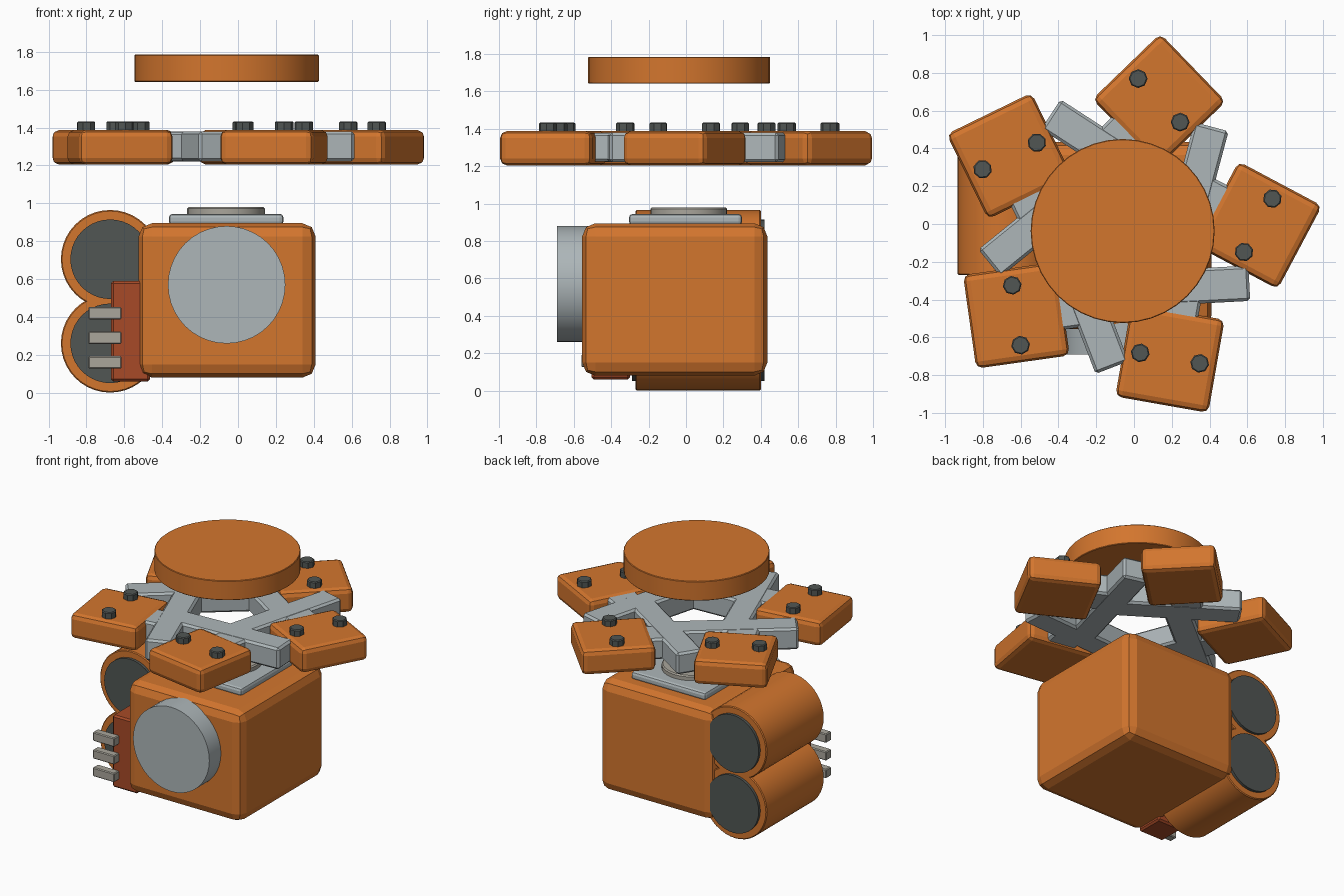
import bpy, bmesh, math
from mathutils import Matrix, Vector

if "Cube" in bpy.data.objects:
    bpy.data.objects.remove(bpy.data.objects["Cube"])


def material(name, rgb):
    m = bpy.data.materials.new(name)
    m.diffuse_color = (*rgb, 1.0)
    m.use_nodes = True
    m.node_tree.nodes["Principled BSDF"].inputs["Base Color"].default_value = m.diffuse_color
    return m


ORANGE = material("orange", (0.65, 0.18, 0.027))
GREY = material("light_grey", (0.42, 0.47, 0.485))
DARK = material("charcoal", (0.082, 0.093, 0.088))
RED = material("rust_red", (0.39, 0.068, 0.02))
WARM = material("warm_grey", (0.40, 0.38, 0.33))


def finish(name, bm, mat, matrix):
    bm.transform(matrix)
    mesh = bpy.data.meshes.new(name)
    bm.to_mesh(mesh)
    bm.free()
    mesh.materials.append(mat)
    ob = bpy.data.objects.new(name, mesh)
    bpy.context.collection.objects.link(ob)
    return ob


def box(name, lo, hi, mat, bevel=0.0, segments=1, matrix=Matrix()):
    """Box between two corners with chamfered edges."""
    lo, hi = Vector(lo), Vector(hi)
    bm = bmesh.new()
    bmesh.ops.create_cube(bm, size=1)
    bmesh.ops.scale(bm, vec=hi - lo, verts=bm.verts)
    bmesh.ops.translate(bm, vec=(lo + hi) / 2, verts=bm.verts)
    if bevel:
        bmesh.ops.bevel(bm, geom=bm.edges[:], offset=bevel, segments=segments,
                        profile=0.5, affect='EDGES', clamp_overlap=True)
    return finish(name, bm, mat, matrix)


def cylinder(name, start, axis, length, radius, mat, sides=32, bevel=0.0,
             matrix=Matrix()):
    """Cylinder from a start point along +y or +z."""
    bm = bmesh.new()
    bmesh.ops.create_cone(bm, cap_ends=True, segments=sides, radius1=radius,
                          radius2=radius, depth=length)
    bmesh.ops.translate(bm, vec=(0, 0, length / 2), verts=bm.verts)
    if bevel:
        rims = [e for e in bm.edges
                if abs(e.verts[0].co.z - e.verts[1].co.z) < 1e-5]
        bmesh.ops.bevel(bm, geom=rims, offset=bevel, segments=1,
                        affect='EDGES')
    turn = Matrix.Rotation(-math.pi / 2, 4, 'X') if axis == 'y' else Matrix()
    ob = finish(name, bm, mat, matrix @ Matrix.Translation(start) @ turn)
    if sides > 12:
        bpy.ops.object.select_all(action='DESELECT')
        ob.select_set(True)
        bpy.context.view_layer.objects.active = ob
        bpy.ops.object.shade_smooth_by_angle(angle=math.radians(30))
    return ob


# Main housing with its front drum, top plate and shaft
box("housing", (-0.525, -0.555, 0.08), (0.41, 0.435, 0.895), ORANGE, 0.07, 2)
cylinder("front_drum", (-0.06, -0.69, 0.57), 'y', 0.18, 0.31, GREY, 40)
box("top_plate", (-0.365, -0.305, 0.885), (0.24, 0.30, 0.945), GREY, 0.02, 2)
cylinder("top_shaft", (-0.063, 0.015, 0.93), 'z', 0.05, 0.205, WARM, 32, 0.008)

# Two side canisters with dark end caps
for i, z in enumerate((0.261, 0.705)):
    cylinder(f"canister_{i}", (-0.675, -0.27, z), 'y', 0.67, 0.26, ORANGE, 40, 0.006)
    cylinder(f"canister_caps_{i}", (-0.675, -0.29, z), 'y', 0.71, 0.21, DARK, 40)

# Terminal block with three pins
box("terminal_block", (-0.67, -0.505, 0.06), (-0.465, -0.30, 0.59), RED, 0.012)
for i in range(3):
    z = 0.16 + 0.13 * i
    box(f"terminal_pin_{i}", (-0.79, -0.56, z - 0.033), (-0.615, -0.50, z + 0.033),
        WARM, 0.006)

# Five-armed pinwheel of bars and blocks around the centre axis
HUB = Matrix.Translation((-0.06, -0.037, 0))
for i in range(5):
    spin = HUB @ Matrix.Rotation(math.radians(72 * i), 4, 'Z')
    bar = spin @ Matrix.Rotation(math.radians(-15), 4, 'Z')
    box(f"rotor_bar_{i}", (0.218, -0.30, 1.222), (0.405, 0.655, 1.38), GREY,
        0.015, 1, bar)
    pad = (spin @ Matrix.Rotation(math.radians(2.4), 4, 'Z')
           @ Matrix.Translation((0.718, 0, 0))
           @ Matrix.Rotation(math.radians(-30.4), 4, 'Z'))
    box(f"rotor_stub_{i}", (-0.40, -0.11, 1.224), (-0.15, 0.11, 1.378), GREY,
        0.015, 1, pad)
    box(f"rotor_block_{i}", (-0.25, -0.25, 1.205), (0.25, 0.25, 1.387), ORANGE,
        0.035, 2, pad)
    for j, y in enumerate((-0.16, 0.16)):
        cylinder(f"block_bolt_{i}_{j}", (0, y, 1.37), 'z', 0.063, 0.05, DARK, 8,
                 0.006, pad)

# Floating cap disc
cylinder("cap_disc", (-0.06, -0.037, 1.642), 'z', 0.143, 0.487, ORANGE, 40, 0.004)
